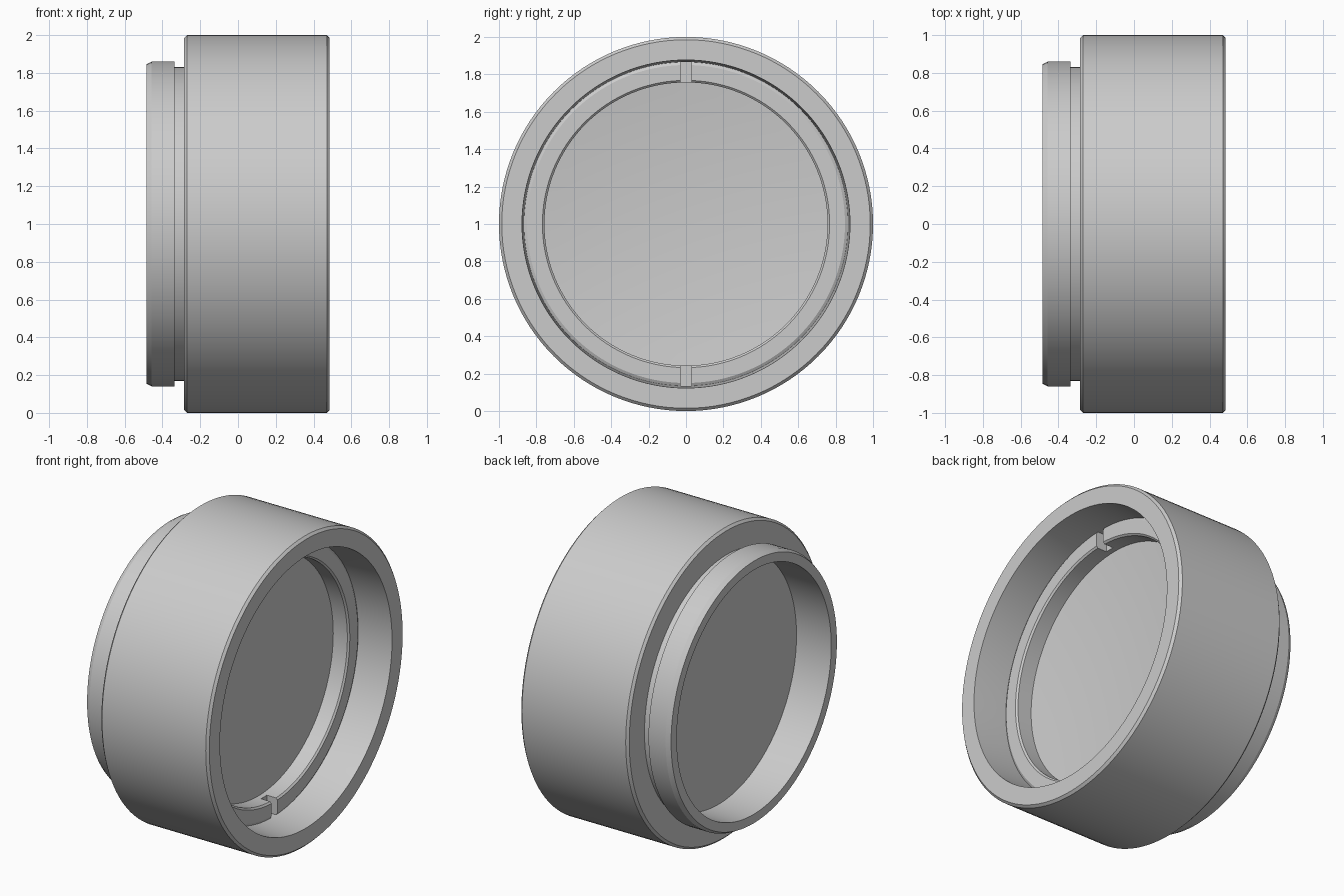
import bpy
import bmesh
import math
from mathutils import Matrix, Vector

if "Cube" in bpy.data.objects:
    bpy.data.objects.remove(bpy.data.objects["Cube"])

SEGMENTS = 128
AXIS_HEIGHT = 1.0

grey = bpy.data.materials.new("plain_grey")
grey.use_nodes = True
grey.diffuse_color = (0.6, 0.6, 0.6, 1)
grey.node_tree.nodes["Principled BSDF"].inputs["Base Color"].default_value = (0.6, 0.6, 0.6, 1)


def finish(name, bm):
    """Turn a bmesh into a grey object on the shared axis."""
    bmesh.ops.recalc_face_normals(bm, faces=bm.faces)
    mesh = bpy.data.meshes.new(name)
    bm.to_mesh(mesh)
    bm.free()
    mesh.materials.append(grey)
    obj = bpy.data.objects.new(name, mesh)
    obj.location.z = AXIS_HEIGHT
    bpy.context.collection.objects.link(obj)
    return obj


def lathe(name, profile, closed=True):
    """Spin an (x, radius) profile about the x axis."""
    bm = bmesh.new()
    verts = [bm.verts.new((x, 0, r)) for x, r in profile]
    edges = [bm.edges.new(pair) for pair in zip(verts, verts[1:])]
    if closed:
        edges.append(bm.edges.new((verts[-1], verts[0])))
    bmesh.ops.spin(bm, geom=verts + edges, cent=(0, 0, 0), axis=(1, 0, 0),
                   angle=math.tau, steps=SEGMENTS, use_merge=True)
    bmesh.ops.remove_doubles(bm, verts=bm.verts, dist=1e-5)
    return finish(name, bm)


def dished(x_edge, sag, radius, steps=12):
    """Shallow curve from the axis out to the lens edge."""
    return [(x_edge + sag * (1 - (i / steps) ** 2), radius * i / steps)
            for i in range(steps + 1)]


# Outer frame: wide barrel, undercut neck, threaded collar and hollow bore
frame = lathe("frame", [
    (0.485, 0.985), (0.47, 1.0), (-0.27, 1.0), (-0.285, 0.985),
    (-0.285, 0.83), (-0.335, 0.83), (-0.335, 0.86), (-0.457, 0.86),
    (-0.485, 0.845), (-0.485, 0.787), (0.10, 0.787), (0.10, 0.866),
    (0.26, 0.866), (0.485, 0.877)])

# Retaining ring with a small inner chamfer
ring = lathe("retaining_ring", [
    (0.25, 0.868), (0.26, 0.85), (0.26, 0.768), (0.25, 0.757),
    (0.10, 0.757), (0.10, 0.868)])

# Lens, dished on both sides
lens = lathe("lens", dished(0.15, -0.045, 0.76)
             + dished(-0.238, 0.045, 0.79)[::-1], closed=False)

# Two spanner slots, top and bottom of the retaining ring
bm = bmesh.new()
for side in (1, -1):
    bmesh.ops.create_cube(bm, size=1, matrix=Matrix.LocRotScale(
        Vector((0.25, 0, side * 0.81)), None, Vector((0.13, 0.06, 0.16))))
cutter = finish("slot_cutter", bm)
cutter.hide_render = True
slots = ring.modifiers.new("slots", 'BOOLEAN')
slots.operation = 'DIFFERENCE'
slots.solver = 'EXACT'
slots.object = cutter

# Apply the slots, then remove the cutter
bpy.context.view_layer.update()
cut_mesh = bpy.data.meshes.new_from_object(
    ring.evaluated_get(bpy.context.evaluated_depsgraph_get()))
ring.modifiers.clear()
ring.data = cut_mesh
bpy.data.objects.remove(cutter)

# Smooth round walls, crisp edges
bpy.ops.object.select_all(action='DESELECT')
for obj in (frame, ring, lens):
    obj.select_set(True)
bpy.context.view_layer.objects.active = frame
bpy.ops.object.shade_smooth_by_angle(angle=math.radians(25))
